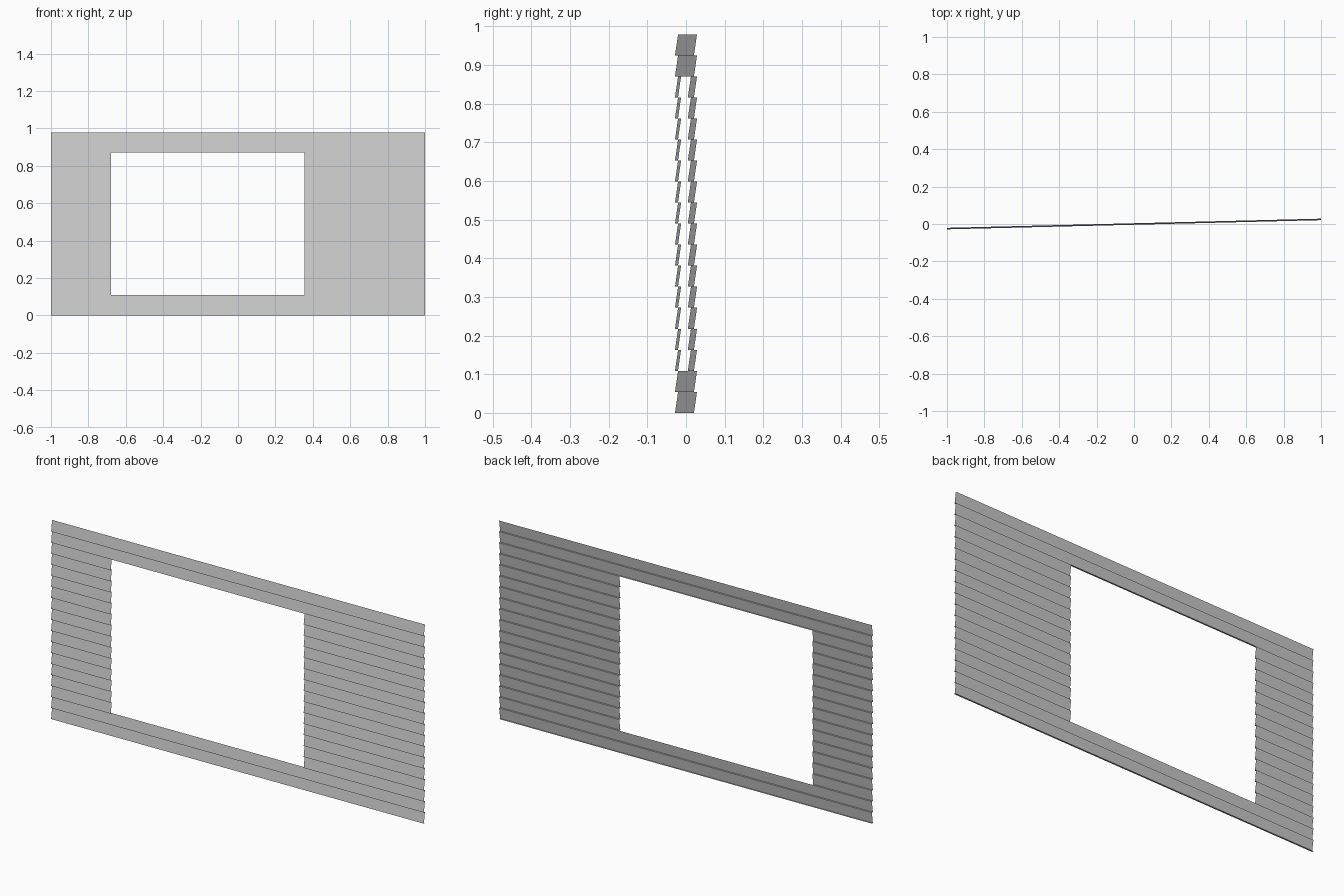
import bpy, bmesh

if "Cube" in bpy.data.objects:
    bpy.data.objects.remove(bpy.data.objects["Cube"])

ROWS = 18
HEIGHT = 0.979
STEP = HEIGHT / ROWS
LEAN = 0.008            # each board leans back by this much
SKEW = 0.0245           # the wall is turned slightly about z
OPEN_L, OPEN_R = -0.68, 0.355
OPEN_ROWS = range(2, 16)


def point(x, offset, z):
    return (x, SKEW * x + offset, z)


def siding(name, x0, x1, rows):
    """Lapped boards: a flat under-lip followed by a leaning face, per row."""
    bm = bmesh.new()
    profile = []
    for r in rows:
        z = r * STEP
        profile += [(LEAN / 2, z), (-LEAN / 2, z)]
    profile.append((LEAN / 2, (rows[-1] + 1) * STEP))
    pairs = [(bm.verts.new(point(x0, o, z)), bm.verts.new(point(x1, o, z)))
             for o, z in profile]
    for (a, b), (d, c) in zip(pairs, pairs[1:]):
        bm.faces.new((a, b, c, d))
    mesh = bpy.data.meshes.new(name)
    bm.to_mesh(mesh)
    bm.free()
    obj = bpy.data.objects.new(name, mesh)
    bpy.context.collection.objects.link(obj)
    return obj


# Full-width boards below and above the window opening
siding("lower_siding", -1, 1, range(0, 2))
siding("upper_siding", -1, 1, range(16, ROWS))

# Short boards either side of the opening
siding("left_siding", -1, OPEN_L, OPEN_ROWS)
siding("right_siding", OPEN_R, 1, OPEN_ROWS)
